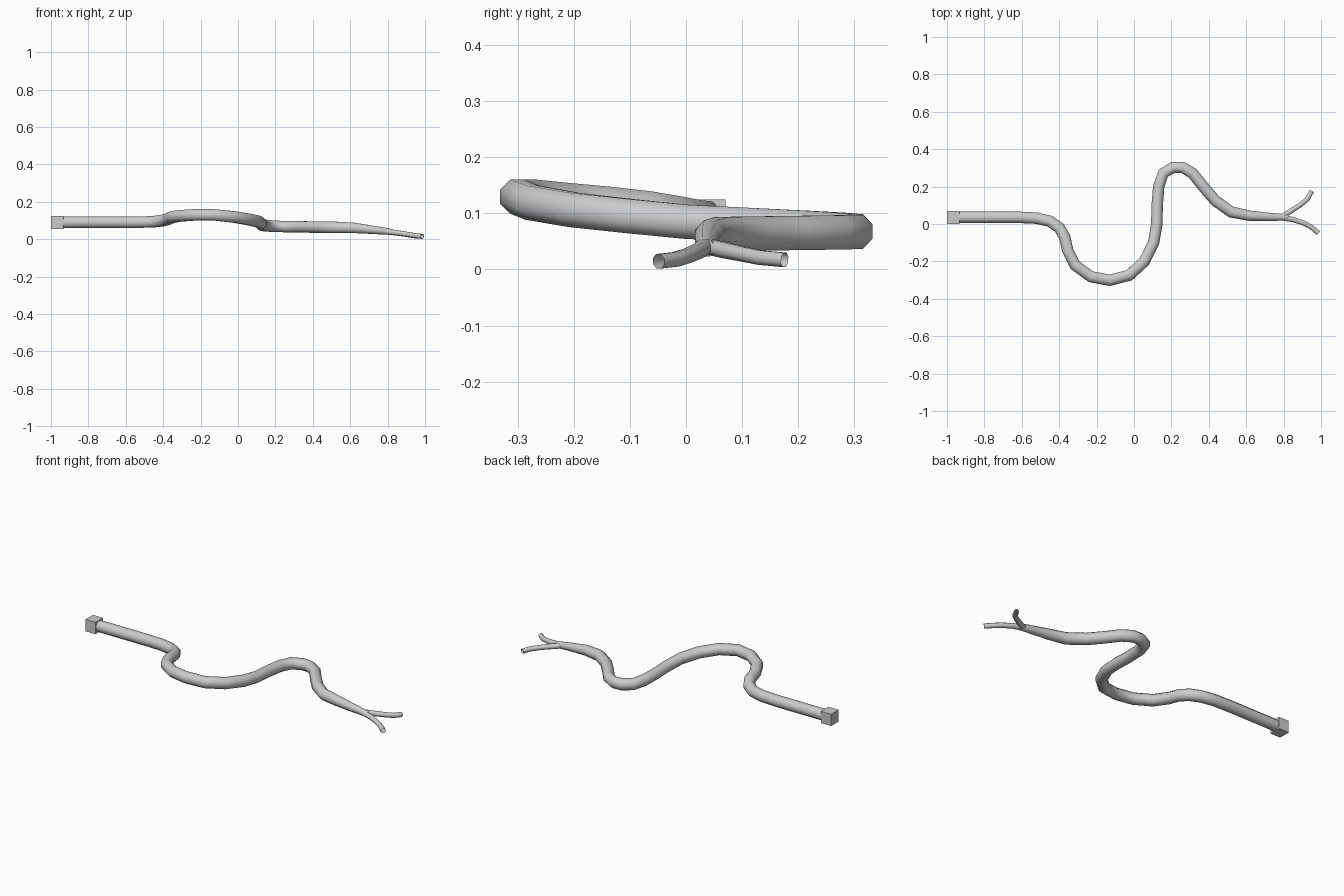
import bpy, bmesh, math
from mathutils import Vector

SIDES = 8


def tube(name, pts, cap_start=False):
    """Sweep an octagon along (x, y, z, radius) points, keeping z up."""
    bm = bmesh.new()
    P = [Vector(p[:3]) for p in pts]
    rings = []
    for i, p in enumerate(P):
        d0 = (p - P[max(i - 1, 0)]).normalized()
        d1 = (P[min(i + 1, len(P) - 1)] - p).normalized()
        t = (d0 + d1).normalized()
        side = Vector((0, 0, 1)).cross(t).normalized()
        up = t.cross(side)
        ring = []
        for k in range(SIDES):
            a = 2 * math.pi * (k + 0.5) / SIDES
            ring.append(bm.verts.new(p + pts[i][3] * (math.cos(a) * side + math.sin(a) * up)))
        rings.append(ring)
    for a, b in zip(rings, rings[1:]):
        for k in range(SIDES):
            n = (k + 1) % SIDES
            bm.faces.new((a[k], a[n], b[n], b[k]))
    if cap_start:
        bm.faces.new(rings[0])
    bmesh.ops.recalc_face_normals(bm, faces=bm.faces)
    me = bpy.data.meshes.new(name)
    bm.to_mesh(me)
    bm.free()
    ob = bpy.data.objects.new(name, me)
    bpy.context.collection.objects.link(ob)
    bpy.context.view_layer.objects.active = ob
    ob.select_set(True)
    bpy.ops.object.shade_smooth_by_angle(angle=math.radians(50))
    ob.select_set(False)
    return ob


# Plug block at the end of the cable
bpy.ops.mesh.primitive_cube_add(size=1, location=(-0.967, 0.035, 0.09))
plug = bpy.context.object
plug.name = "plug_block"
plug.scale = (0.066, 0.07, 0.07)
plug.select_set(False)

# Main winding cable
R = 0.033
path = [(-0.94, 0.036, 0.090), (-0.62, 0.036, 0.090), (-0.52, 0.031, 0.091),
        (-0.45, 0.015, 0.093), (-0.40, -0.02, 0.100), (-0.37, -0.07, 0.109),
        (-0.355, -0.14, 0.117), (-0.315, -0.22, 0.124), (-0.23, -0.282, 0.130),
        (-0.13, -0.301, 0.130), (-0.025, -0.274, 0.119), (0.055, -0.20, 0.106),
        (0.105, -0.10, 0.095), (0.122, 0.0, 0.085), (0.124, 0.10, 0.080),
        (0.132, 0.20, 0.075), (0.157, 0.272, 0.071), (0.21, 0.303, 0.068),
        (0.26, 0.303, 0.067), (0.315, 0.27, 0.066), (0.37, 0.20, 0.065),
        (0.435, 0.125, 0.064), (0.52, 0.064, 0.063)]
tail = [(0.62, 0.044, 0.060, 0.030), (0.72, 0.038, 0.050, 0.024),
        (0.80, 0.036, 0.041, 0.019), (0.825, 0.036, 0.038, 0.016)]
tube("main_cable", [p + (R,) for p in path] + tail, True)

# Two thin wires splitting from the cable
tube("upper_wire", [(0.78, 0.034, 0.042, 0.015), (0.84, 0.070, 0.034, 0.015),
                    (0.89, 0.103, 0.027, 0.014), (0.927, 0.133, 0.021, 0.014),
                    (0.950, 0.176, 0.017, 0.014)])
tube("lower_wire", [(0.78, 0.036, 0.042, 0.017), (0.85, 0.024, 0.034, 0.015),
                    (0.91, 0.004, 0.025, 0.014), (0.95, -0.018, 0.018, 0.014),
                    (0.986, -0.049, 0.0145, 0.014)])
